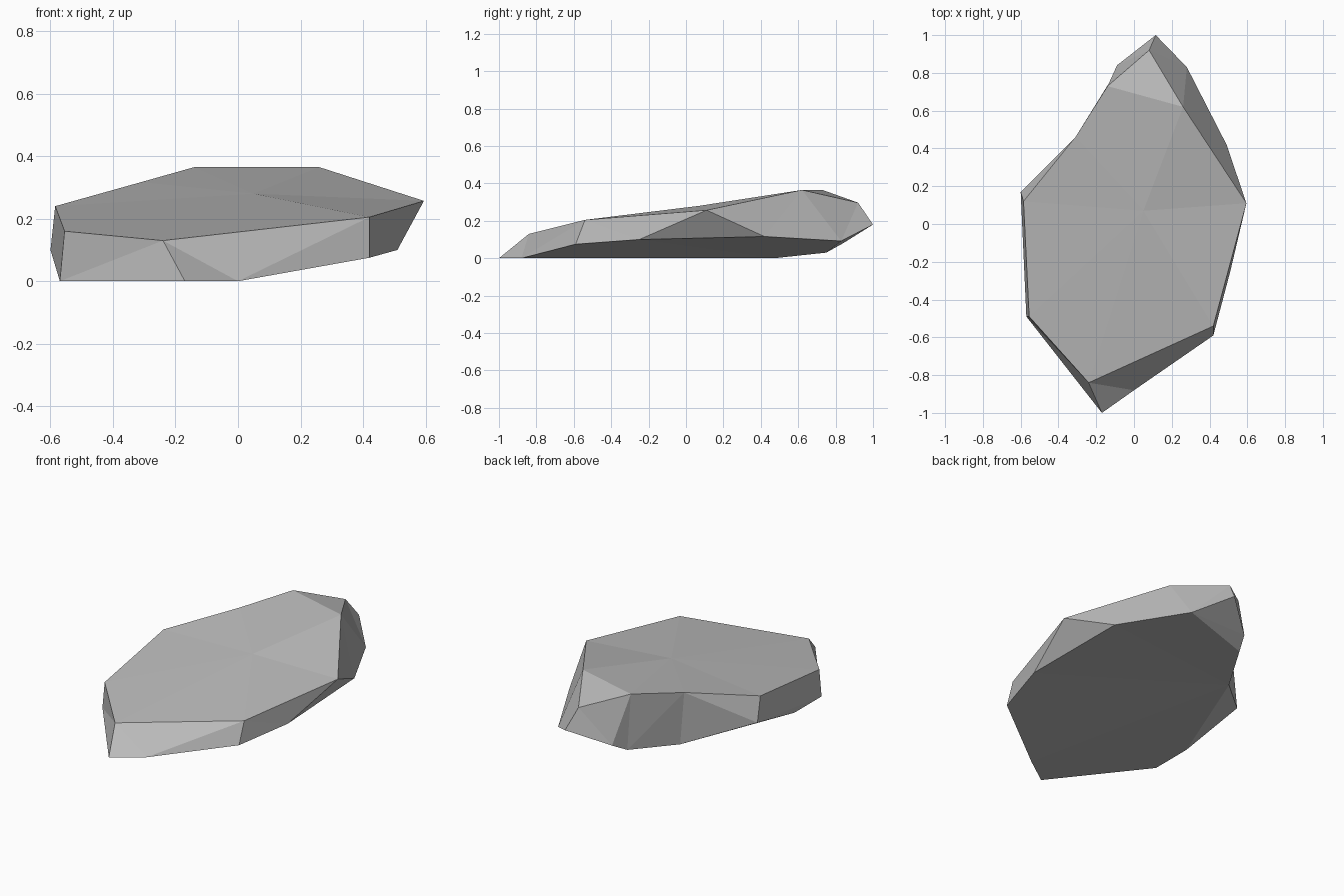
import bpy
import bmesh

cube = bpy.data.objects.get("Cube")
if cube:
    bpy.data.objects.remove(cube, do_unlink=True)

# Stone colour
stone = bpy.data.materials.new("stone_grey")
stone.use_nodes = True
grey = (0.5, 0.5, 0.5, 1)
stone.diffuse_color = grey
stone.node_tree.nodes["Principled BSDF"].inputs["Base Color"].default_value = grey

# Corners of the boulder, counter-clockwise from the front
upper = dict(
    crown=(.05, .07, .28),
    top_front=(-.24, -.84, .13),
    top_front_left=(.42, -.54, .205),
    top_left=(.595, .11, .257),
    top_back_left=(.26, .62, .365),
    top_tip=(.08, .92, .297),
    top_back_right=(-.14, .73, .365),
    top_notch=(-.31, .46, .317),
    top_right=(-.585, .12, .24),
    top_front_right=(-.555, -.49, .16),
)
lower = dict(
    low_front=(-.17, -1, 0),
    low_front_left=(.42, -.59, .075),
    low_left=(.51, -.25, .1),
    low_back_left=(.49, .42, .116),
    low_tip_left=(.28, .83, .092),
    low_tip=(.115, 1, .18),
    low_tip_right=(-.09, .84, .08),
    low_back_right=(-.13, .75, .03),
    low_right=(-.6, .17, .1),
    low_front_right=(-.57, -.49, 0),
)
base = dict(
    base_front=(0, -.88, 0),
    base_right=(-.57, -.23, 0),
    base_notch=(-.29, .47, 0),
)

# Facets of the sides, the tip and the underside
facets = [
    "low_front base_front low_front_left top_front_left top_front",
    "low_front_left low_left top_left top_front_left",
    "low_left low_back_left top_left",
    "low_back_left low_tip_left low_tip top_tip top_back_left top_left",
    "low_tip low_tip_right top_back_right top_tip",
    "low_tip_right low_back_right base_notch top_notch top_back_right",
    "base_notch low_right top_notch",
    "low_right top_right top_notch",
    "low_right base_right low_front_right top_front_right top_right",
    "low_front_right low_front top_front top_front_right",
    "top_tip top_back_right top_back_left",
    "low_tip low_tip_left low_back_right low_tip_right",
    "base_right low_right base_notch",
    "base_front low_front low_front_right base_right base_notch",
    "base_front base_notch low_back_right low_tip_left low_back_left low_left low_front_left",
]

# Broad top, fanned around the crown
rim = [name for name in upper if name not in ("crown", "top_tip")]
for here, there in zip(rim, rim[1:] + rim[:1]):
    facets.append(f"crown {here} {there}")

# Flat-shaded boulder
bm = bmesh.new()
corners = {name: bm.verts.new(point) for name, point in (upper | lower | base).items()}
for facet in facets:
    bm.faces.new([corners[name] for name in facet.split()])
bmesh.ops.triangulate(bm, faces=[f for f in bm.faces if len(f.verts) > 3])
bmesh.ops.recalc_face_normals(bm, faces=bm.faces)
mesh = bpy.data.meshes.new("boulder")
bm.to_mesh(mesh)
bm.free()
mesh.materials.append(stone)
boulder = bpy.data.objects.new("boulder", mesh)
bpy.context.collection.objects.link(boulder)
